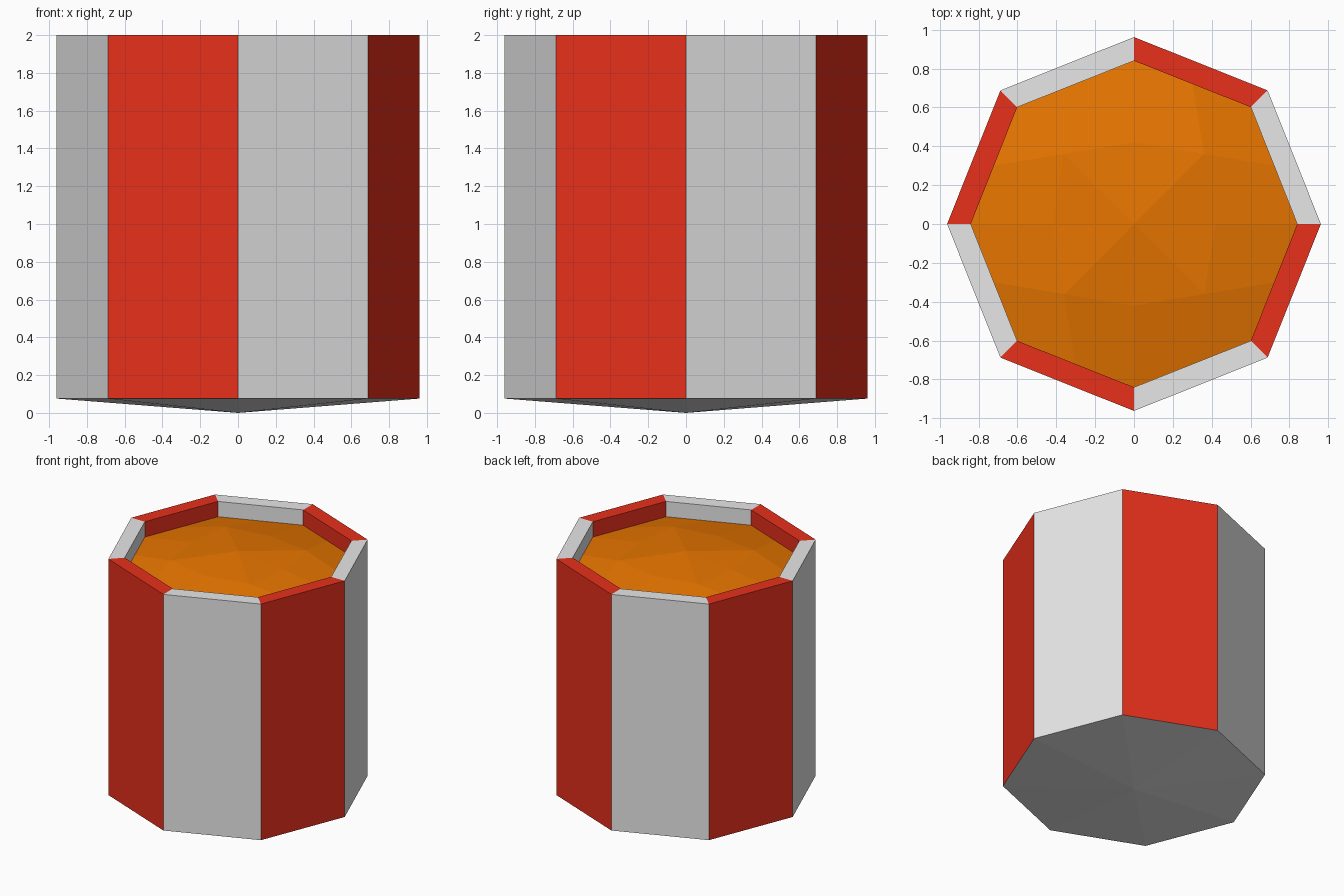
import bpy, bmesh, math

if "Cube" in bpy.data.objects:
    bpy.data.objects.remove(bpy.data.objects["Cube"])


def material(name, rgb):
    m = bpy.data.materials.new(name)
    m.diffuse_color = (*rgb, 1)
    m.use_nodes = True
    m.node_tree.nodes["Principled BSDF"].inputs["Base Color"].default_value = m.diffuse_color
    return m


grey = material("light grey", (0.8, 0.8, 0.8))
red = material("red", (0.8, 0.029, 0.011))
orange = material("orange", (0.8, 0.178, 0.0))


def ring(bm, axis_r, diag_r, z):
    """Octagon of vertices with corners on the axes and diagonals."""
    out = []
    for i in range(8):
        a, r = i * math.pi / 4, (diag_r if i % 2 else axis_r)
        out.append(bm.verts.new((r * math.cos(a), r * math.sin(a), z)))
    return out


def finish(bm, name, mats):
    me = bpy.data.meshes.new(name)
    bm.to_mesh(me)
    bm.free()
    for m in mats:
        me.materials.append(m)
    ob = bpy.data.objects.new(name, me)
    bpy.context.collection.objects.link(ob)
    return ob


# Striped wall: outside, flat rim and inside lip, alternating by side
bm = bmesh.new()
rings = [ring(bm, 0.962, 0.972, 0.076), ring(bm, 0.962, 0.972, 2.0),
         ring(bm, 0.84, 0.85, 2.0), ring(bm, 0.84, 0.85, 1.875)]
for lo, hi in zip(rings, rings[1:]):
    for i in range(8):
        j = (i + 1) % 8
        bm.faces.new((lo[i], lo[j], hi[j], hi[i])).material_index = i % 2
finish(bm, "striped_wall", [grey, red])

# Shallow pointed base
bm = bmesh.new()
edge = ring(bm, 0.962, 0.972, 0.076)
tip = bm.verts.new((0, 0, 0))
for i in range(8):
    bm.faces.new((edge[(i + 1) % 8], edge[i], tip))
finish(bm, "base", [grey])

# Low domed filling: centre, inner ring, and outer ring with edge midpoints
bm = bmesh.new()
top = bm.verts.new((0, 0, 1.985))
inner = ring(bm, 0.42, 0.51, 1.95)
for i in range(0, 8, 2):
    inner[i].co.z = 1.945
outer = ring(bm, 0.84, 0.85, 1.875)
mids = [bm.verts.new((outer[i].co + outer[(i + 1) % 8].co) / 2) for i in range(8)]
for i in range(8):
    j = (i + 1) % 8
    bm.faces.new((top, inner[i], inner[j]))
    if i % 2 == 0:
        bm.faces.new((inner[i], outer[i], mids[i], inner[j]))
        bm.faces.new((inner[j], mids[i], outer[j], mids[j]))
    else:
        bm.faces.new((inner[i], mids[i], outer[j], inner[j]))
finish(bm, "filling", [orange])
